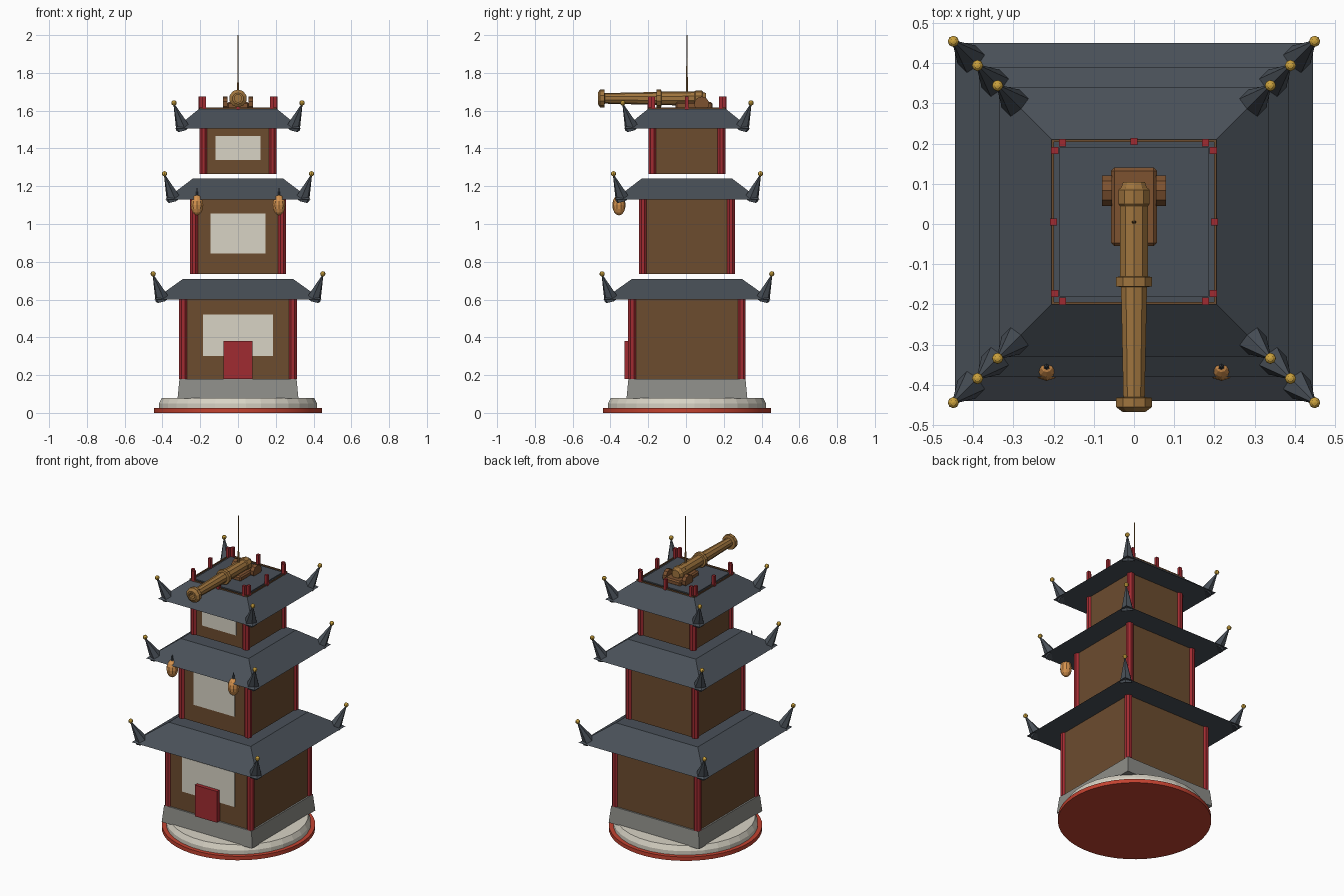
import bpy, bmesh, math
from mathutils import Vector, Matrix

cube = bpy.data.objects.get("Cube")
if cube:
    bpy.data.objects.remove(cube, do_unlink=True)

CY = 0.005  # tower axis offset, since the cannon overhangs the front


def material(name, *rgb):
    lin = [((c / 255 + 0.055) / 1.055) ** 2.4 for c in rgb] + [1]
    m = bpy.data.materials.new(name)
    m.use_nodes = True
    m.diffuse_color = lin
    m.node_tree.nodes["Principled BSDF"].inputs["Base Color"].default_value = lin
    return m


wood = material("brown wall wood", 108, 76, 47)
slate = material("slate blue roof", 73, 80, 88)
red = material("crimson paint", 160, 43, 49)
terracotta = material("terracotta", 195, 66, 48)
pale = material("pale plaster", 216, 211, 197)
stone = material("grey stone", 141, 141, 136)
gold = material("gold", 205, 163, 62)
bronze = material("bronze", 160, 117, 62)
dark_wood = material("carriage wood", 125, 82, 48)
amber = material("amber lantern", 212, 146, 78)


def finish(name, bm, mat, loc=(0, 0, 0), smooth=False):
    bmesh.ops.recalc_face_normals(bm, faces=bm.faces)
    mesh = bpy.data.meshes.new(name)
    bm.to_mesh(mesh)
    bm.free()
    mesh.materials.append(mat)
    ob = bpy.data.objects.new(name, mesh)
    ob.location = Vector(loc) + Vector((0, CY, 0))
    bpy.context.collection.objects.link(ob)
    if smooth:
        bpy.ops.object.select_all(action="DESELECT")
        bpy.context.view_layer.objects.active = ob
        ob.select_set(True)
        bpy.ops.object.shade_smooth_by_angle(angle=math.radians(30))
    return ob


def box(name, mat, x, y, z, bevel=0):
    """Box from (low, high) ranges."""
    bm = bmesh.new()
    bmesh.ops.create_cube(bm, size=1)
    for v in bm.verts:
        v.co = [r[0] if c < 0 else r[1] for c, r in zip(v.co, (x, y, z))]
    if bevel:
        bmesh.ops.bevel(bm, geom=bm.edges[:], offset=bevel, segments=1, affect="EDGES")
    return finish(name, bm, mat)


def rod(name, mat, a, b, r1, r2, sides=8, turn=0.0, smooth=False):
    """Tapered prism from point a to point b."""
    a, b = Vector(a), Vector(b)
    bm = bmesh.new()
    bmesh.ops.create_cone(bm, cap_ends=True, segments=sides, radius1=r1, radius2=r2, depth=(b - a).length)
    rot = (b - a).to_track_quat("Z", "Y").to_matrix().to_4x4() @ Matrix.Rotation(turn, 4, "Z")
    bm.transform(rot)
    return finish(name, bm, mat, (a + b) / 2, smooth)


def frustum(name, mat, z, low, high):
    """Square block with half widths low and high."""
    k = math.sqrt(2)
    return rod(name, mat, (0, 0, z[0]), (0, 0, z[1]), low * k, high * k, 4, math.pi / 4)


def ball(name, mat, loc, r, stretch=1.0, seg=(8, 6), smooth=False):
    bm = bmesh.new()
    bmesh.ops.create_uvsphere(bm, u_segments=seg[0], v_segments=seg[1], radius=r)
    bm.transform(Matrix.Diagonal((1, 1, stretch, 1)))
    return finish(name, bm, mat, loc, smooth)


def lathe(name, mat, profile, sides, matrix=Matrix(), smooth=False):
    """Solid of revolution from (radius, height) points."""
    bm = bmesh.new()
    rings = []
    for r, h in profile:
        turns = [math.tau * (i + 0.5) / sides for i in range(sides)]
        rings.append([bm.verts.new((r * math.cos(t), r * math.sin(t), h)) for t in turns])
    for p, q in zip(rings, rings[1:]):
        for i in range(sides):
            j = (i + 1) % sides
            bm.faces.new((p[i], p[j], q[j], q[i]))
    bm.faces.new(rings[0])
    bm.faces.new(rings[-1])
    bm.transform(matrix)
    return finish(name, bm, mat, smooth=smooth)


corners = [(sx, sy) for sx in (-1, 1) for sy in (-1, 1)]

# Round footing and square plinth
lathe("base_rim", terracotta, [(0.445, 0), (0.445, 0.025)], 48, smooth=True)
lathe("base_disc", pale, [(0.42, 0.025), (0.42, 0.05), (0.405, 0.08)], 32)
frustum("plinth", stone, (0.075, 0.18), 0.32, 0.31)

# Storeys: wall half width, wall z range, roof top z, eave and ridge half widths, window half width and z
storeys = [
    ("lower", 0.3, (0.18, 0.605), 0.71, 0.445, 0.29, 0.185, (0.3, 0.52)),
    ("middle", 0.243, (0.735, 1.135), 1.24, 0.385, 0.24, 0.145, (0.845, 1.055)),
    ("upper", 0.193, (1.265, 1.51), 1.61, 0.335, 0.205, 0.12, (1.34, 1.465)),
]
for tier, half, wall, top, eave, ridge, win, win_z in storeys:
    frustum(tier + "_wall", wood, wall, half, half)
    box(tier + "_window", pale, (-win, win), (-half - 0.006, -half + 0.002), win_z)
    ez = wall[1] - 0.005
    frustum(tier + "_roof", slate, (ez, top), eave, ridge)
    for sx, sy in corners:
        p = half - 0.01
        rod(tier + "_post", red, (sx * p, sy * p, wall[0]), (sx * p, sy * p, wall[1]), 0.023, 0.023, 8, math.pi / 8)
        # Upturned eave horn with its gold bead
        b, t = eave - 0.045, eave + 0.004
        rod(tier + "_eave_horn", slate, (sx * b, sy * b, ez), (sx * t, sy * t, ez + 0.13), 0.04, 0.003, 6)
        ball(tier + "_eave_bead", gold, (sx * t, sy * t, ez + 0.136), 0.014)

box("door", red, (-0.078, 0.078), (-0.33, -0.29), (0.18, 0.38))

# Roof deck with railing
frustum("roof_deck", slate, (1.6, 1.617), 0.185, 0.185)
rail_posts = [(0, 0.2), (0, -0.2), (0.2, 0), (-0.2, 0)]
for sx, sy in corners:
    rail_posts += [(sx * 0.178, sy * 0.197), (sx * 0.197, sy * 0.178)]
for x, y in rail_posts:
    box("rail_post", red, (x - 0.009, x + 0.009), (y - 0.009, y + 0.009), (1.6, 1.675))
for s in (-1, 1):
    edge = sorted((s * 0.199, s * 0.205))
    box("side_rail", wood, edge, (-0.205, 0.205), (1.605, 1.618))
    box("end_rail", wood, (-0.205, 0.205), edge, (1.605, 1.618))

# Cannon on its carriage
box("cannon_carriage", dark_wood, (-0.057, 0.057), (-0.06, 0.135), (1.61, 1.645), bevel=0.008)
for s in (-1, 1):
    rod("carriage_wheel", dark_wood, (s * 0.055, 0.078, 1.635), (s * 0.08, 0.078, 1.635), 0.04, 0.04, 10)
barrel = [
    (0.028, -0.1), (0.034, -0.085), (0.041, -0.08), (0.041, -0.045), (0.037, -0.04),
    (0.036, 0.135), (0.047, 0.137), (0.047, 0.16), (0.034, 0.162), (0.028, 0.435),
    (0.047, 0.437), (0.047, 0.46), (0.03, 0.472), (0.02, 0.472), (0.02, 0.43),
]
aim = Matrix.Translation((0, 0, 1.665)) @ Matrix.Rotation(math.pi / 2, 4, "X")
lathe("cannon_barrel", bronze, barrel, 10, aim)

# Mast
rod("mast", bronze, (0, 0, 1.61), (0, 0, 2), 0.006, 0.002, 6)

# Hanging lanterns under the middle eave
for s in (-1, 1):
    ball("lantern", amber, (s * 0.217, -0.36, 1.1), 0.035, 1.55, (10, 8))
    rod("lantern_hook", slate, (s * 0.217, -0.36, 1.14), (s * 0.217, -0.36, 1.19), 0.009, 0.002, 6)
